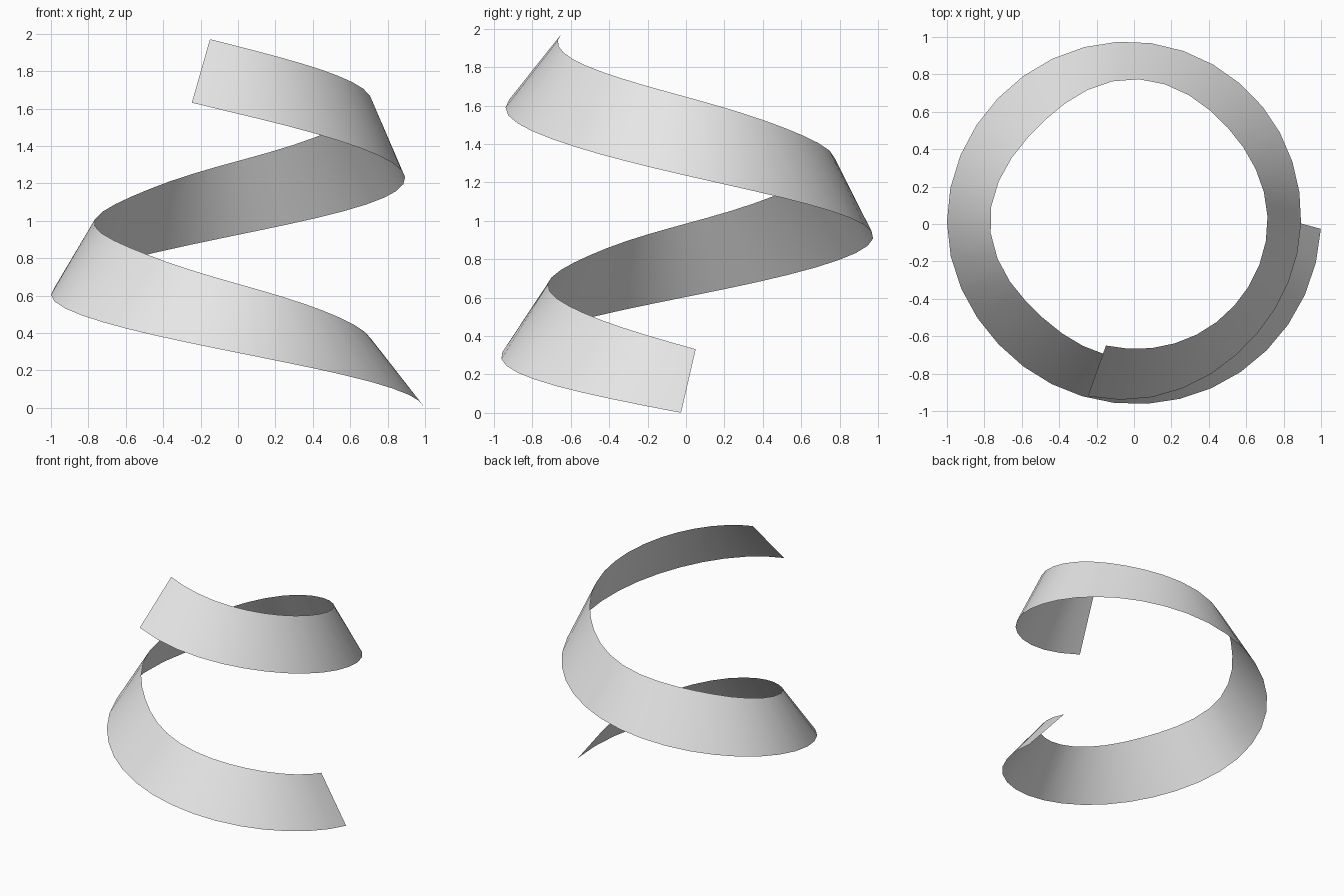
import bpy
import bmesh
from math import radians, cos, sin

cube = bpy.data.objects.get("Cube")
if cube:
    bpy.data.objects.remove(cube, do_unlink=True)

STEPS = 44

# Edge profiles along the winding: radius every 45 degrees, height every 90
LOWER_RADIUS = [1.0, .979, .963, .967, 1.0, .99, .975, .933, .893, .883, .938, .98]
UPPER_RADIUS = [.72, .70, .72, .70, .77, .73, .775, .718, .714, .688, .668, .67]
LOWER_HEIGHT = [-.005, .294, .603, .925, 1.235, 1.572, 1.94]
UPPER_HEIGHT = [.345, .663, .985, 1.32, 1.645, 1.933, 2.18]


def smooth_sample(values, t):
    """Catmull-Rom value at position t, extended straight past the ends."""
    last = len(values) - 1
    i = max(0, min(int(t), last - 1))
    f = t - i
    b, c = values[i], values[i + 1]
    a = values[i - 1] if i > 0 else 2 * b - c
    d = values[i + 2] if i + 2 <= last else 2 * c - b
    return b + f * (c - a + f * (2 * a - 5 * b + 4 * c - d
                                 + f * (3 * (b - c) + d - a))) / 2


def edge_point(angle, radii, heights):
    r = smooth_sample(radii, angle / 45)
    z = smooth_sample(heights, angle / 90)
    return (r * cos(radians(angle)), -r * sin(radians(angle)), max(z, 0))


# Leaning ribbon wound clockwise while it climbs
bm = bmesh.new()
previous = None
for k in range(STEPS + 1):
    t = k / STEPS
    low = bm.verts.new(edge_point(1.5 + 463.5 * t, LOWER_RADIUS, LOWER_HEIGHT))
    top = bm.verts.new(edge_point(-4 + 467 * t, UPPER_RADIUS, UPPER_HEIGHT))
    if previous:
        bm.faces.new((previous[0], previous[1], top, low))
    previous = (low, top)

mesh = bpy.data.meshes.new("spiral_ribbon")
bm.normal_update()
# Outer side is the front of each face
if bm.faces[:][0].normal.x < 0:
    bmesh.ops.reverse_faces(bm, faces=bm.faces[:])
bm.to_mesh(mesh)
bm.free()
for face in mesh.polygons:
    face.use_smooth = True

ribbon = bpy.data.objects.new("spiral_ribbon", mesh)
bpy.context.collection.objects.link(ribbon)

# Plain light grey
grey = bpy.data.materials.new("light_grey")
grey.use_nodes = True
colour = (.8, .8, .8, 1)
grey.diffuse_color = colour
grey.node_tree.nodes["Principled BSDF"].inputs["Base Color"].default_value = colour
mesh.materials.append(grey)
